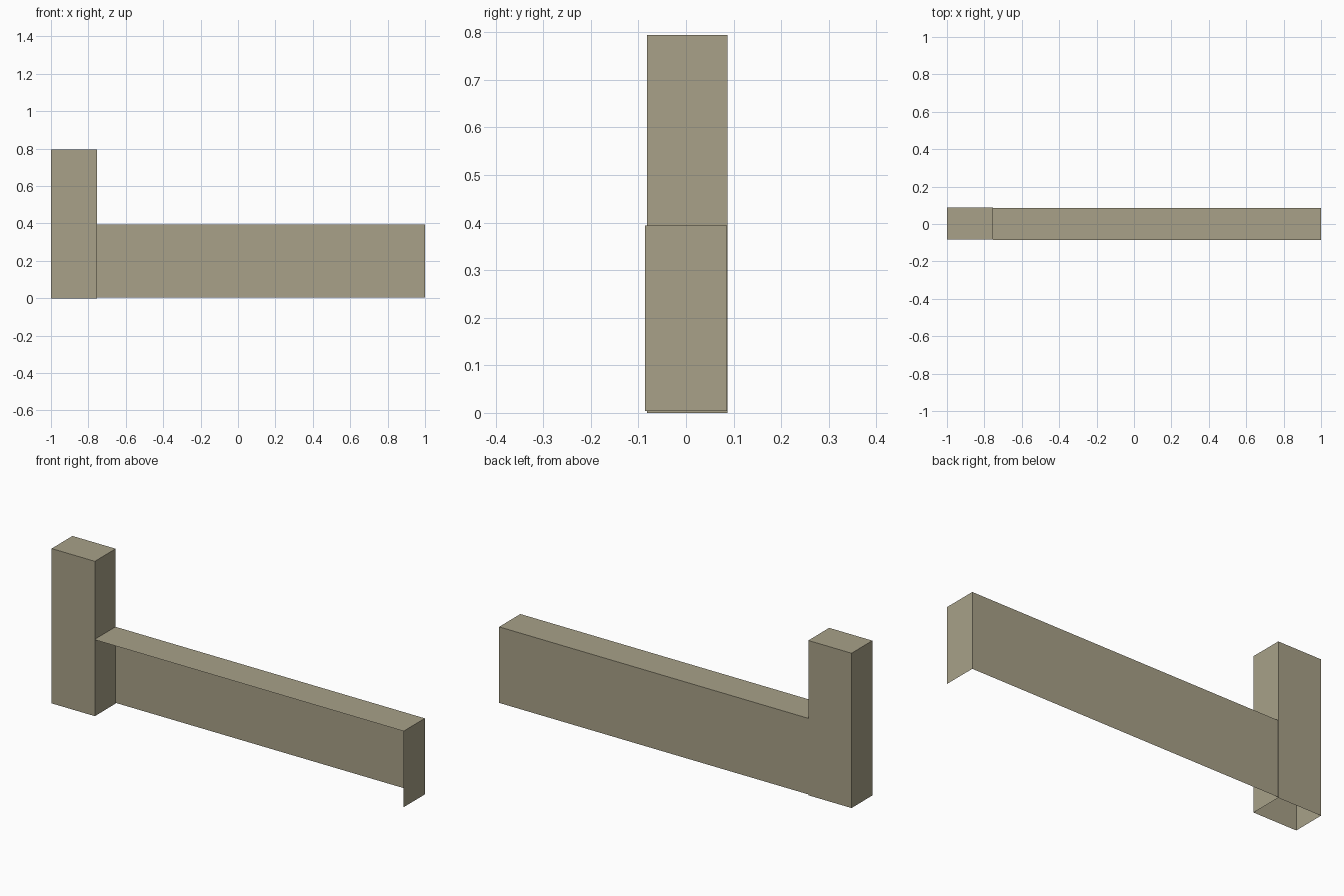
import bpy, bmesh
from mathutils import Vector

if "Cube" in bpy.data.objects:
    bpy.data.objects.remove(bpy.data.objects["Cube"])

mat = bpy.data.materials.new("khaki_stone")
mat.diffuse_color = (0.392, 0.356, 0.246, 1)
mat.use_nodes = True
mat.node_tree.nodes["Principled BSDF"].inputs["Base Color"].default_value = mat.diffuse_color


def open_box(name, lo, hi, missing):
    """Box between two corners, leaving out the faces that point along 'missing'."""
    lo, hi = Vector(lo), Vector(hi)
    bm = bmesh.new()
    bmesh.ops.create_cube(bm, size=1)
    bm.normal_update()
    gone = [f for f in bm.faces if any(f.normal.dot(Vector(d)) > 0.9 for d in missing)]
    bmesh.ops.delete(bm, geom=gone, context='FACES')
    for v in bm.verts:
        v.co = Vector([lo[i] + (v.co[i] + 0.5) * (hi[i] - lo[i]) for i in range(3)])
    me = bpy.data.meshes.new(name)
    bm.to_mesh(me)
    bm.free()
    me.materials.append(mat)
    ob = bpy.data.objects.new(name, me)
    bpy.context.collection.objects.link(ob)
    return ob


# tall post, open underneath
open_box("post", (-1, -0.082, 0), (-0.755, 0.087, 0.794), [(0, 0, -1)])

# long low wall: top, back and right end only
open_box("low_wall", (-0.755, -0.086, 0.004), (1, 0.086, 0.394),
         [(0, 0, -1), (0, -1, 0), (-1, 0, 0)])
